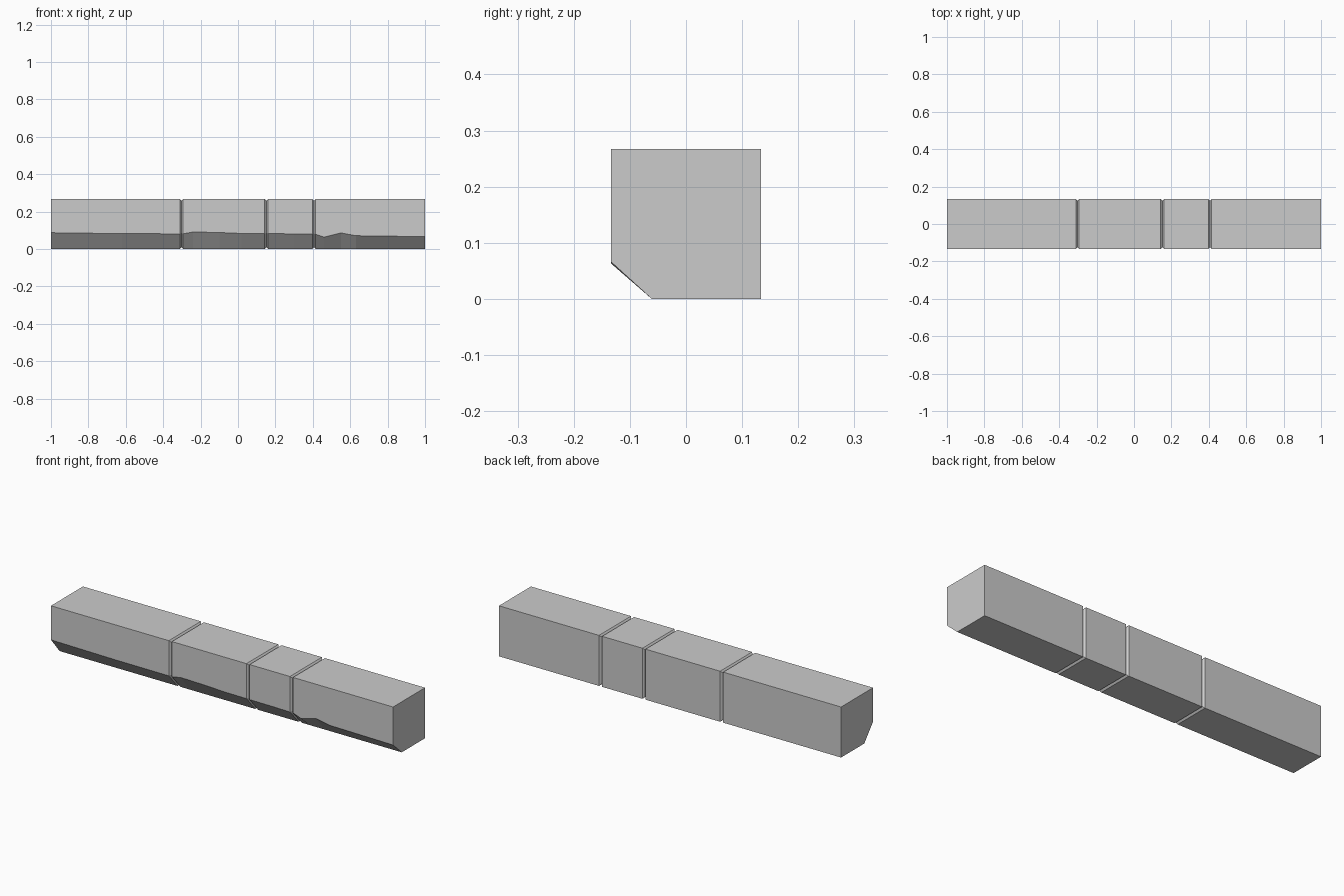
import bpy
import bmesh

if "Cube" in bpy.data.objects:
    bpy.data.objects.remove(bpy.data.objects["Cube"])

H = 0.1335          # half width of the beam
TOP = 0.267
LOW_Y = -0.061      # where the broken edge meets the underside
GROOVE_W, GROOVE_D = 0.009, 0.01


def section(bm, x, chip, d=0.0):
    """Five-sided cross-section at x, shrunk inwards by d for groove bottoms."""
    k = 0.41 * d
    pts = [(-H + d, TOP - d), (-H + d, chip + k), (LOW_Y + k, d),
           (H - d, d), (H - d, TOP - d)]
    return [bm.verts.new((x, y, z)) for y, z in pts]


# Height of the worn lower front edge along the beam
wear = [(-1.0, 0.087), (-0.62, 0.082), (-0.293, 0.081), (-0.24, 0.091), (-0.1, 0.088),
        (0.02, 0.083), (0.3, 0.081), (0.415, 0.079), (0.46, 0.063),
        (0.55, 0.086), (0.63, 0.071), (1.0, 0.066)]
grooves = [-0.302, 0.152, 0.406]


def wear_at(x):
    for (x0, z0), (x1, z1) in zip(wear, wear[1:]):
        if x0 <= x <= x1:
            return z0 + (z1 - z0) * (x - x0) / (x1 - x0)


# Stations: wear points plus a V groove around the beam at each joint
stations = [(x, z, 0.0) for x, z in wear
            if all(abs(x - g) > GROOVE_W + 0.001 for g in grooves)]
for g in grooves:
    for dx, d in ((-GROOVE_W, 0.0), (0.0, GROOVE_D), (GROOVE_W, 0.0)):
        stations.append((g + dx, wear_at(g + dx), d))
stations.sort()

# Loft the beam and cap both ends
bm = bmesh.new()
rings = [section(bm, *s) for s in stations]
for a, b in zip(rings, rings[1:]):
    for i in range(5):
        j = (i + 1) % 5
        bm.faces.new((a[i], a[j], b[j], b[i]))
bm.faces.new(rings[0])
bm.faces.new(rings[-1])
bmesh.ops.recalc_face_normals(bm, faces=bm.faces)
mesh = bpy.data.meshes.new("stone_beam")
bm.to_mesh(mesh)
bm.free()
beam = bpy.data.objects.new("stone_beam", mesh)
bpy.context.collection.objects.link(beam)
